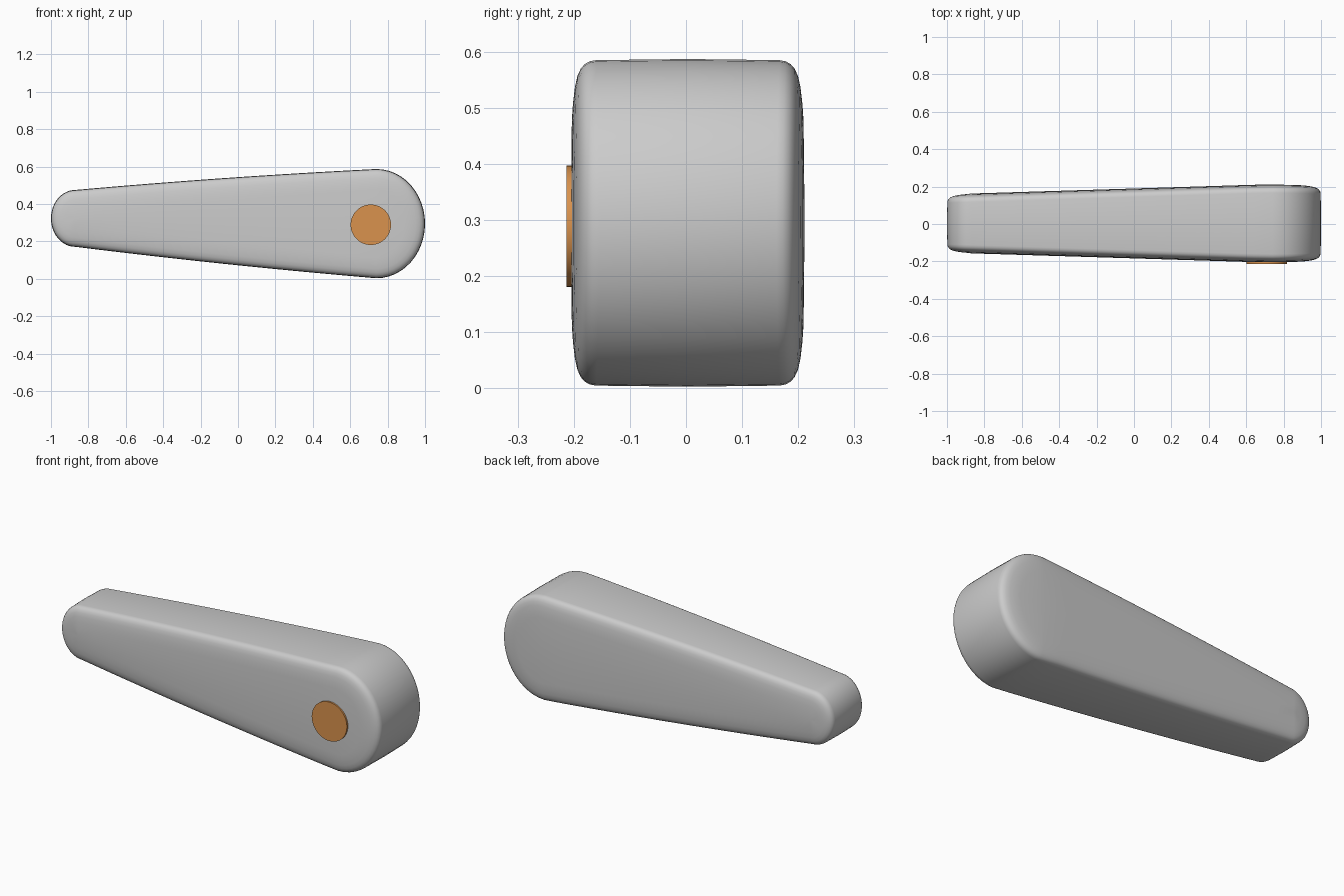
import bpy, bmesh, math

if "Cube" in bpy.data.objects:
    bpy.data.objects.remove(bpy.data.objects["Cube"])

def material(name, rgb):
    m = bpy.data.materials.new(name)
    m.diffuse_color = (*rgb, 1)
    m.use_nodes = True
    m.node_tree.nodes["Principled BSDF"].inputs["Base Color"].default_value = m.diffuse_color
    return m

grey = material("grey", (0.6, 0.6, 0.6))
orange = material("orange", (0.7, 0.29, 0.075))

XS, XB = -0.87, 0.74          # centres of the small and big rounded ends
CY = 0.003                    # middle of the thickness

def outline():
    """Tapered outline as (x, z, spine_x, spine_z), starting on the top edge."""
    pts = []
    def edge(z0, z1, bulge, ts):
        for t in ts:
            x = XS + (XB - XS) * t
            pts.append((x, z0 + (z1 - z0) * t + bulge * 4 * t * (1 - t), x, 0.323 - 0.028 * t))
    def cap(cx, cz, a, b, start):
        for i in range(1, 24):
            ang = start - math.pi * i / 24
            pts.append((cx + a * math.cos(ang), cz + b * math.sin(ang), cx, cz))
    ts = [i / 16 for i in range(17)]
    edge(0.475, 0.587, 0.008, ts)
    cap(XB, 0.295, 0.26, 0.292, math.pi / 2)
    edge(0.171, 0.003, -0.008, ts[::-1])
    cap(XS, 0.323, 0.13, 0.152, -math.pi / 2)
    return pts

def half_width(x):
    """Half thickness, widening towards the big end and levelling off there."""
    w = 0.159 + 0.031 * (min(x, 0.7) + 0.9)
    return w - 0.06 * max(0, x - 0.7) ** 2

# Rounded rim: inset from the outline and drop from the full half thickness
rim = [(0.002, 0.045), (0.004, 0.034), (0.009, 0.025), (0.017, 0.018), (0.03, 0.012),
       (0.05, 0.0075), (0.08, 0.004), (0.11, 0.002)]
sections = [(d, -1, drop) for d, drop in reversed(rim)] + [(0, 0, 0)] + \
           [(d, 1, drop) for d, drop in rim]

# Tapered body
bm = bmesh.new()
loop = outline()
def ring(inset, side, drop):
    out = []
    for x, z, sx, sz in loop:
        r = math.hypot(x - sx, z - sz)
        k = 0 if inset is None else 1 - inset / r
        px, pz = sx + (x - sx) * k, sz + (z - sz) * k
        out.append(bm.verts.new((px, CY + side * (half_width(px) - drop), pz)))
    return out
rings = [ring(None, -1, 0)] + [ring(*s) for s in sections] + [ring(None, 1, 0)]
n = len(loop)
for a, b in zip(rings, rings[1:]):
    for i in range(n):
        j = (i + 1) % n
        bm.faces.new((a[i], a[j], b[j], b[i]))
bmesh.ops.remove_doubles(bm, verts=bm.verts, dist=0.0005)
bmesh.ops.recalc_face_normals(bm, faces=bm.faces)
mesh = bpy.data.meshes.new("body")
bm.to_mesh(mesh)
bm.free()
body = bpy.data.objects.new("body", mesh)
bpy.context.collection.objects.link(body)
mesh.materials.append(grey)

# Round button on the front of the big end
bpy.ops.mesh.primitive_cylinder_add(vertices=48, radius=0.108, depth=0.02,
                                    location=(0.71, -0.203, 0.289),
                                    rotation=(math.pi / 2, 0, 0))
button = bpy.context.object
button.name = "button"
button.data.materials.append(orange)

for ob in (body, button):
    bpy.ops.object.select_all(action='DESELECT')
    ob.select_set(True)
    bpy.context.view_layer.objects.active = ob
    bpy.ops.object.shade_smooth_by_angle(angle=math.radians(40))
